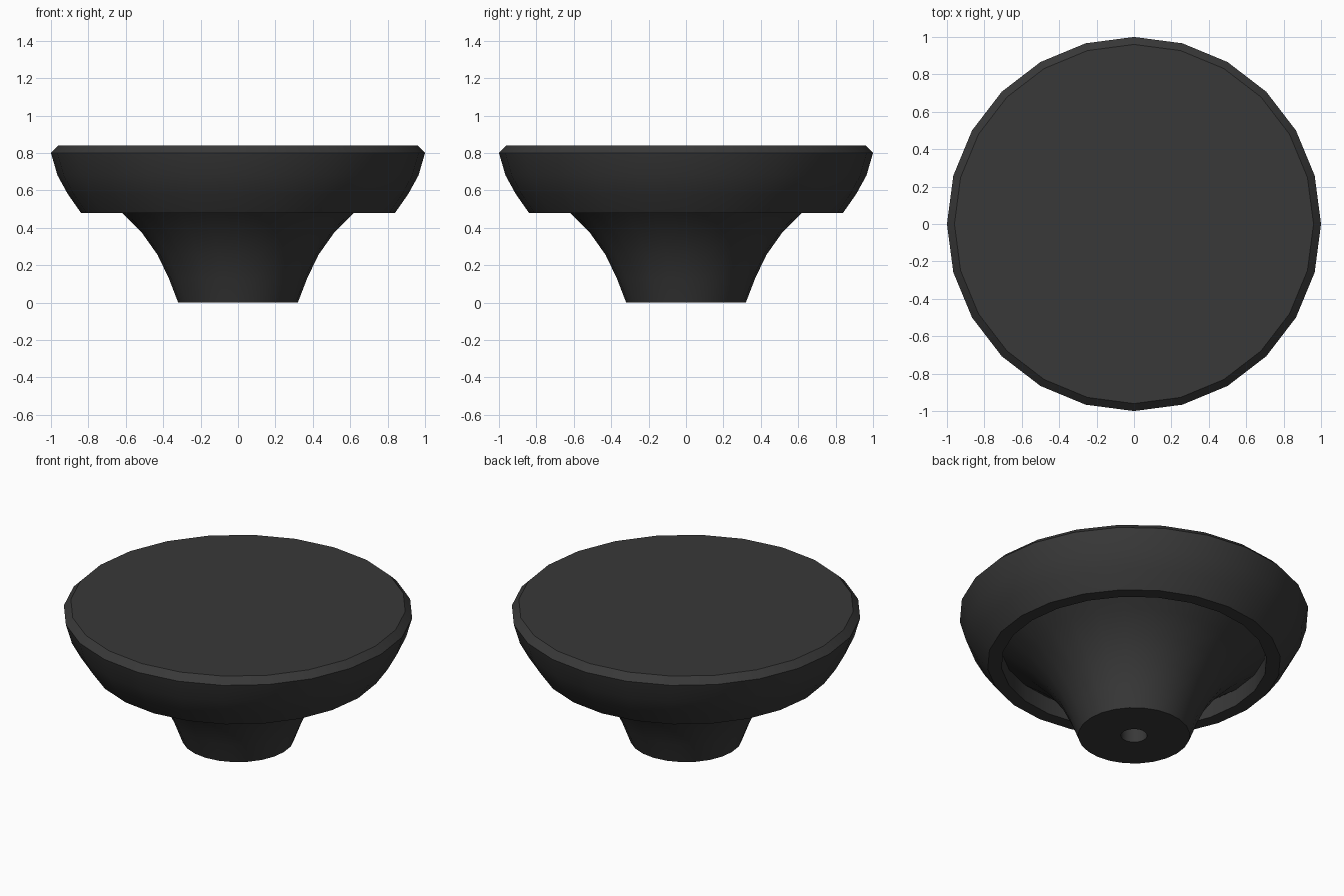
import bpy, bmesh, math

if "Cube" in bpy.data.objects:
    bpy.data.objects.remove(bpy.data.objects["Cube"])

SIDES = 24

black = bpy.data.materials.new("soft_black")
black.diffuse_color = (0.04, 0.04, 0.04, 1)
black.use_nodes = True
black.node_tree.nodes["Principled BSDF"].inputs["Base Color"].default_value = black.diffuse_color

# Half section (radius, height), from screw hole, up the flared stem,
# into the groove, around the cap and over the top
profile = [
    (0.0, 0.30), (0.075, 0.30), (0.075, 0.0),
    (0.32, 0.0), (0.37, 0.13), (0.43, 0.255), (0.515, 0.375), (0.62, 0.48), (0.76, 0.585),
    (0.76, 0.48), (0.84, 0.48), (0.91, 0.58), (0.965, 0.68), (1.0, 0.80),
    (0.96, 0.84), (0.0, 0.84),
]

# Knob: the section turned about z
bm = bmesh.new()
verts = [bm.verts.new((r, 0, z)) for r, z in profile]
edges = [bm.edges.new(pair) for pair in zip(verts, verts[1:])]
bmesh.ops.spin(bm, geom=verts + edges, cent=(0, 0, 0), axis=(0, 0, 1),
               angle=2 * math.pi, steps=SIDES, use_duplicate=False)
bmesh.ops.remove_doubles(bm, verts=bm.verts, dist=0.0005)
bmesh.ops.recalc_face_normals(bm, faces=bm.faces)
mesh = bpy.data.meshes.new("knob")
bm.to_mesh(mesh)
bm.free()
mesh.materials.append(black)
knob = bpy.data.objects.new("knob", mesh)
bpy.context.collection.objects.link(knob)

# Smooth curves, crisp rims
bpy.context.view_layer.objects.active = knob
knob.select_set(True)
bpy.ops.object.shade_smooth_by_angle(angle=math.radians(30))
